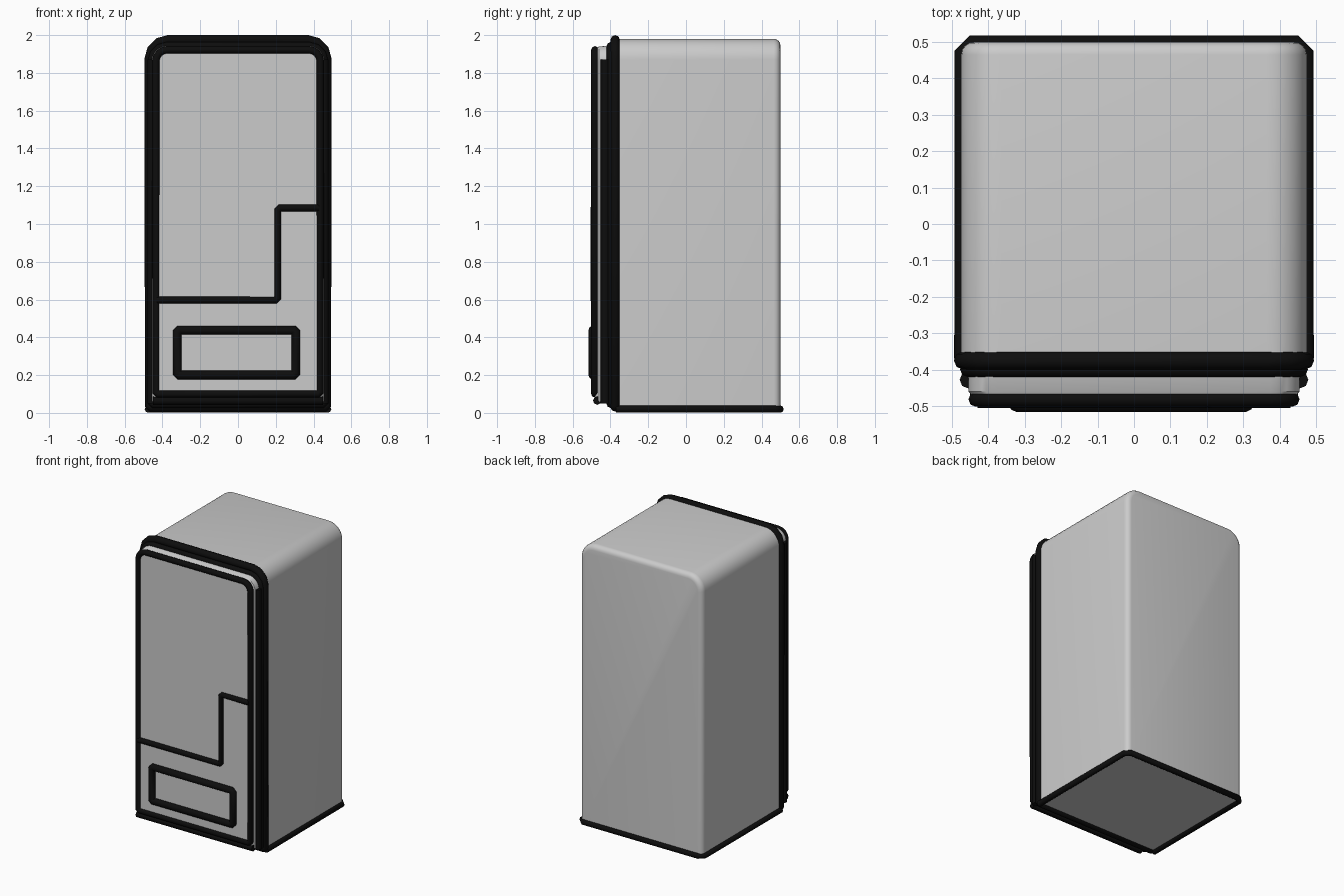
import bpy, bmesh
from math import sin, cos, pi
from mathutils import Vector

if "Cube" in bpy.data.objects:
    bpy.data.objects.remove(bpy.data.objects["Cube"])

black = bpy.data.materials.new("black_line")
black.diffuse_color = (0.004, 0.004, 0.004, 1)
black.use_nodes = True
black.node_tree.nodes["Principled BSDF"].inputs["Base Color"].default_value = black.diffuse_color


def arch(y, w, z0, z1, r, n=8):
    """Upright outline: square at the bottom, rounded at the top."""
    pts = [Vector((-w, y, z0)), Vector((w, y, z0))]
    for cx, start in ((w - r, 0), (r - w, pi / 2)):
        for i in range(n + 1):
            a = start + pi / 2 * i / n
            pts.append(Vector((cx + r * cos(a), y, z1 - r + r * sin(a))))
    return pts


def loft(name, sections):
    """Closed solid through a row of arch sections."""
    bm = bmesh.new()
    rings = [[bm.verts.new(p) for p in arch(*s)] for s in sections]
    for a, b in zip(rings, rings[1:]):
        for i in range(len(a)):
            j = (i + 1) % len(a)
            bm.faces.new((a[i], a[j], b[j], b[i]))
    bm.faces.new(rings[0])
    bm.faces.new(rings[-1])
    bmesh.ops.recalc_face_normals(bm, faces=bm.faces)
    me = bpy.data.meshes.new(name)
    bm.to_mesh(me)
    bm.free()
    ob = bpy.data.objects.new(name, me)
    bpy.context.collection.objects.link(ob)
    bpy.ops.object.select_all(action='DESELECT')
    ob.select_set(True)
    bpy.context.view_layer.objects.active = ob
    bpy.ops.object.shade_smooth_by_angle(angle=0.6)
    return ob


def line(name, pts, r, closed=True):
    """Black outline tube; sharp corners are clipped to keep its width."""
    pts = [Vector(p) for p in pts]
    path, n = [], len(pts)
    for i, p in enumerate(pts):
        if not closed and i in (0, n - 1):
            path.append(p)
            continue
        a, b = (pts[i - 1] - p).normalized(), (pts[(i + 1) % n] - p).normalized()
        if a.dot(b) > -0.5:
            path += [p + a * 0.012, p + b * 0.012]
        else:
            path.append(p)
    cu = bpy.data.curves.new(name, 'CURVE')
    cu.dimensions = '3D'
    cu.bevel_depth = r
    cu.bevel_resolution = 2
    cu.use_fill_caps = True
    sp = cu.splines.new('POLY')
    sp.points.add(len(path) - 1)
    for q, p in zip(sp.points, path):
        q.co = (*p, 1)
    sp.use_cyclic_u = closed
    cu.materials.append(black)
    ob = bpy.data.objects.new(name, cu)
    bpy.context.collection.objects.link(ob)
    bpy.ops.object.select_all(action='DESELECT')
    ob.select_set(True)
    bpy.context.view_layer.objects.active = ob
    bpy.ops.object.convert(target='MESH')


# Cabinet with rounded top and softened back edge
back = []
for i in range(5):
    a = pi / 2 * i / 4
    d = 0.035 * (1 - cos(a))
    back.append((0.465 + 0.035 * sin(a), 0.475 - d, 0.02, 1.98 - d, 0.11 - d))
loft("cabinet", [(-0.375, 0.475, 0.02, 1.98, 0.11)] + back)

# Front door, slightly tapered
loft("door", [(-0.37, 0.458, 0.05, 1.945, 0.08),
              (-0.46, 0.455, 0.06, 1.94, 0.08),
              (-0.485, 0.435, 0.09, 1.922, 0.065)])

# Outlines of cabinet and door
line("cabinet_rim", arch(-0.375, 0.47, 0.03, 1.975, 0.1, 3), 0.025)
line("door_back_edge", arch(-0.40, 0.458, 0.045, 1.943, 0.08, 3), 0.02)
line("door_front_edge", arch(-0.482, 0.435, 0.1, 1.922, 0.06, 4), 0.02)
line("door_lower_edge", [(-0.45, -0.47, 0.065), (0.45, -0.47, 0.065)], 0.022, False)
for s, side in ((-1, "left"), (1, "right")):
    line("door_seal_" + side, [(s * 0.455, -0.428, 0.05), (s * 0.455, -0.428, 1.87)],
         0.024, False)
line("base_edge", [(-0.475, -0.37, 0.02), (-0.475, 0.47, 0.02), (-0.445, 0.5, 0.02),
                   (0.445, 0.5, 0.02), (0.475, 0.47, 0.02), (0.475, -0.37, 0.02)],
     0.019, False)

# Panel division and dispensing slot frame
line("panel_line", [(-0.43, -0.487, 0.597), (0.21, -0.487, 0.597),
                    (0.21, -0.487, 1.085), (0.43, -0.487, 1.085)], 0.019, False)
line("slot_frame", [(-0.322, -0.492, 0.2), (0.306, -0.492, 0.2),
                    (0.306, -0.492, 0.438), (-0.322, -0.492, 0.438)], 0.025)
